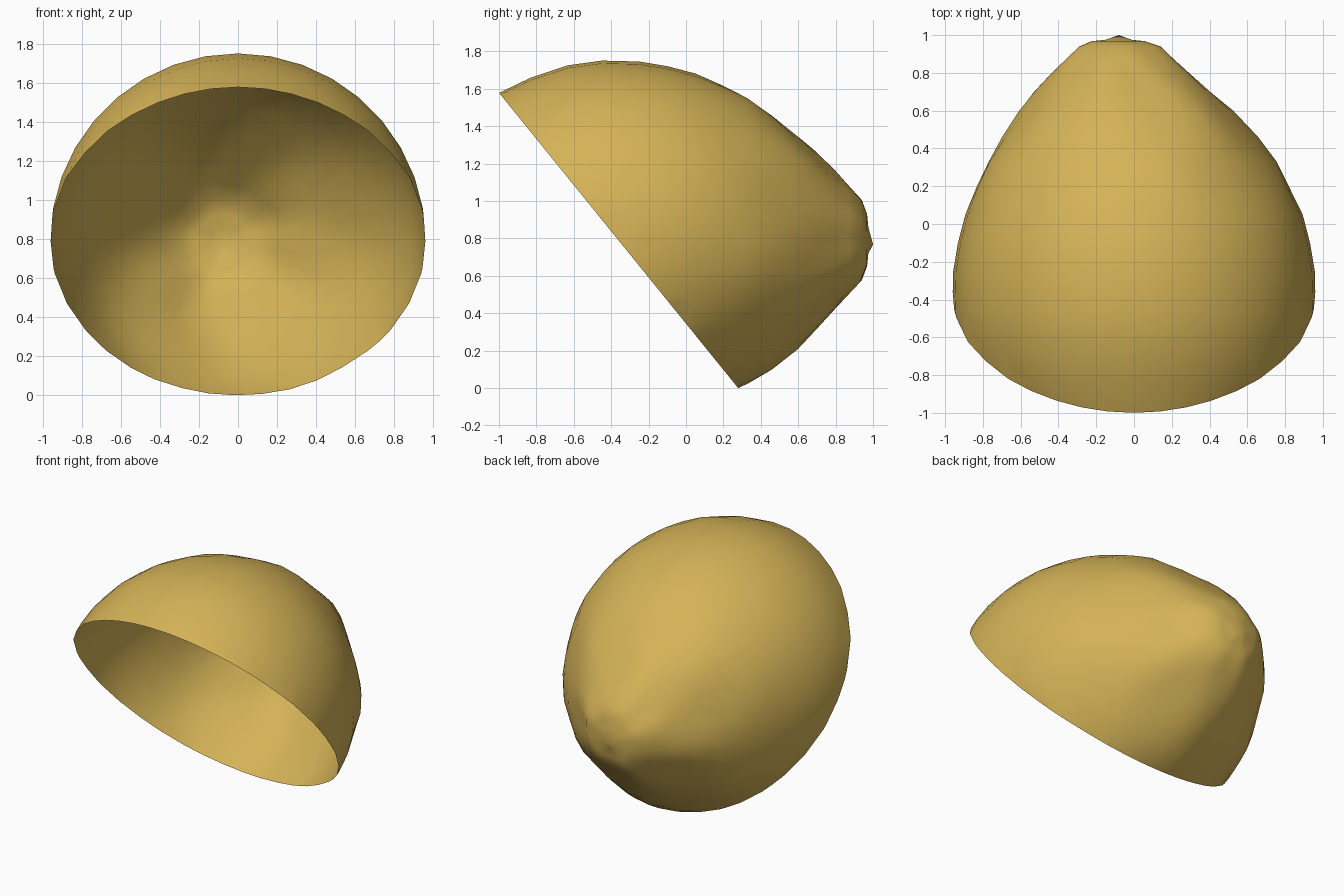
import bpy, bmesh, math
from mathutils import Vector

if "Cube" in bpy.data.objects:
    bpy.data.objects.remove(bpy.data.objects["Cube"])

SIDES = 36
AXIS_Z = 0.79

# Shell profile along y: (y, radius, sideways drift of the centre)
profile = [(0.975, 0.07, -0.08), (0.968, 0.14, -0.08), (0.94, 0.215, -0.07),
           (0.87, 0.29, -0.07), (0.8, 0.365, -0.065), (0.7, 0.465, -0.05),
           (0.6, 0.56, -0.035), (0.46, 0.672, -0.025), (0.33, 0.763, -0.015),
           (0.2, 0.828, -0.01), (0.05, 0.893, 0), (-0.1, 0.932, 0),
           (-0.25, 0.957, 0), (-0.45, 0.962, 0), (-0.63, 0.937, 0),
           (-0.83, 0.871, 0), (-1.0, 0.789, 0), (-1.15, 0.7, 0)]

bm = bmesh.new()
rings = []
for y, r, drift in profile:
    # Slight crumpling that fades away from the tip
    crumple = 0.03 * max(0.0, min(1.0, (y - 0.1) / 0.6))
    ring = []
    for i in range(SIDES):
        a = 2 * math.pi * i / SIDES
        k = 1 + crumple * (math.sin(5 * a + 6 * y) + 0.6 * math.sin(8 * a - 9 * y))
        ring.append(bm.verts.new((drift + r * k * math.cos(a), y,
                                  AXIS_Z + r * k * math.sin(a))))
    rings.append(ring)

for low, high in zip(rings, rings[1:]):
    for i in range(SIDES):
        j = (i + 1) % SIDES
        bm.faces.new((low[i], low[j], high[j], high[i]))

# Blunt closed tip
tip = bm.verts.new((-0.08, 1.0, 0.77))
for i in range(SIDES):
    bm.faces.new((tip, rings[0][(i + 1) % SIDES], rings[0][i]))

# Slanted open rim
bmesh.ops.bisect_plane(bm, geom=bm.verts[:] + bm.edges[:] + bm.faces[:],
                       plane_co=Vector((0, 0.28, 0)),
                       plane_no=Vector((0, 1.58, 1.28)), clear_inner=True)
bmesh.ops.recalc_face_normals(bm, faces=bm.faces[:])
# Outward normals: the tip must face the back
bm.normal_update()
if sum(f.normal.dot(f.calc_center_median() - Vector((0, -0.2, AXIS_Z))) for f in bm.faces) < 0:
    bmesh.ops.reverse_faces(bm, faces=bm.faces[:])
# Stand on the ground
lowest = min(v.co.z for v in bm.verts)
for v in bm.verts:
    v.co.z -= lowest
for f in bm.faces:
    f.smooth = True

mesh = bpy.data.meshes.new("half_shell")
bm.to_mesh(mesh)
bm.free()
shell = bpy.data.objects.new("half_shell", mesh)
bpy.context.collection.objects.link(shell)

mat = bpy.data.materials.new("golden tan")
mat.diffuse_color = (0.66, 0.45, 0.095, 1)
mat.use_nodes = True
mat.node_tree.nodes["Principled BSDF"].inputs["Base Color"].default_value = mat.diffuse_color
mesh.materials.append(mat)
